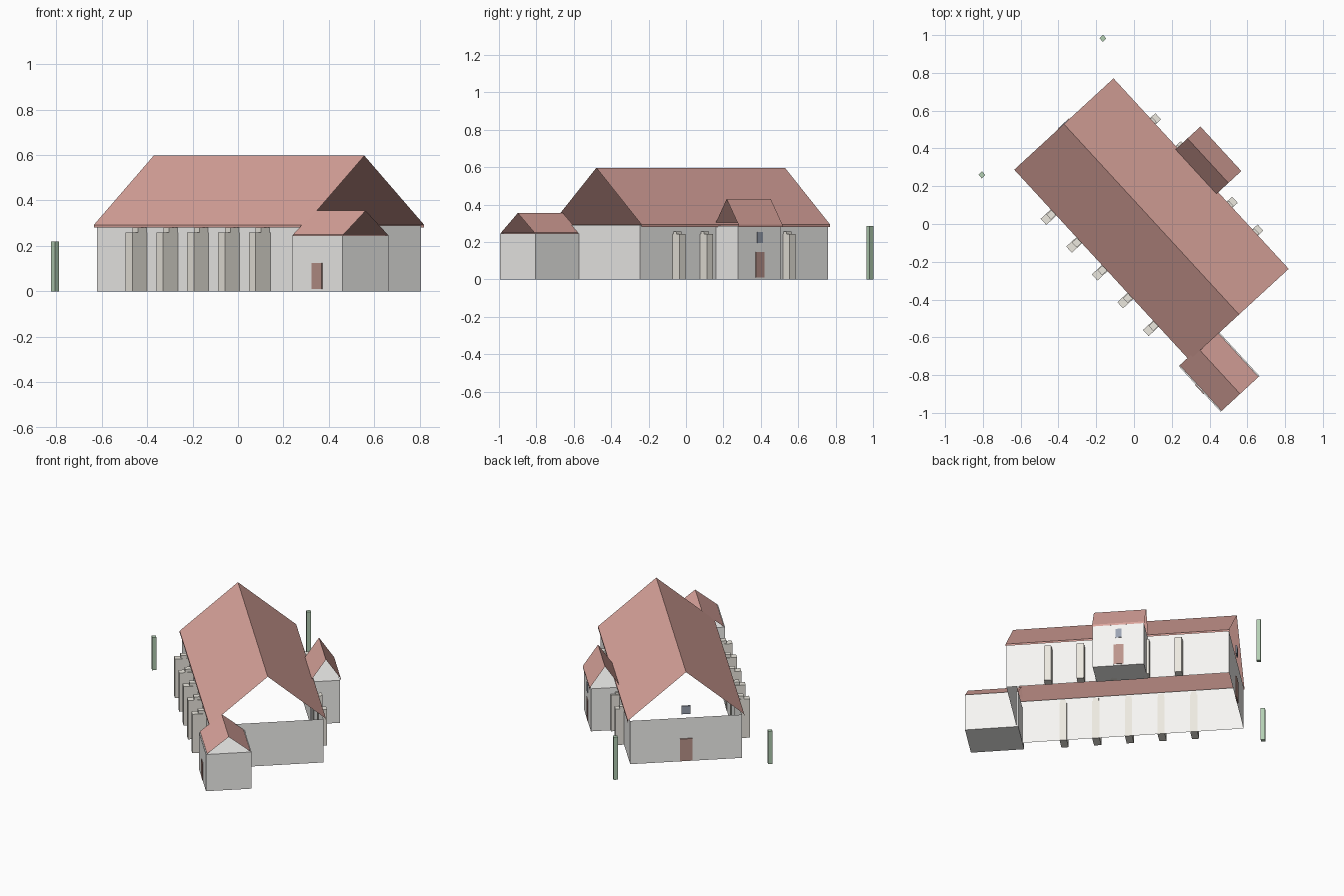
import bpy, bmesh, math
from mathutils import Matrix

if "Cube" in bpy.data.objects:
    bpy.data.objects.remove(bpy.data.objects["Cube"])

# Whole building is laid out along local x, then turned into place
PLACE = Matrix.Translation((0.0925, 0.025, 0)) @ Matrix.Rotation(math.radians(-47.4), 4, 'Z')


def material(name, color):
    m = bpy.data.materials.new(name)
    m.diffuse_color = (*color, 1)
    m.use_nodes = True
    m.node_tree.nodes["Principled BSDF"].inputs["Base Color"].default_value = m.diffuse_color
    return m


PLASTER = material("plaster", (0.93, 0.92, 0.9))
TILE = material("roof_tile", (0.7, 0.37, 0.33))
STONE = material("stone", (0.84, 0.81, 0.74))
WOOD = material("door_wood", (0.5, 0.3, 0.26))
GLASS = material("window_glass", (0.33, 0.37, 0.45))
GREEN = material("green", (0.45, 0.62, 0.45))


def finish(name, bm, mat):
    mesh = bpy.data.meshes.new(name)
    bmesh.ops.recalc_face_normals(bm, faces=bm.faces)
    bm.to_mesh(mesh)
    bm.free()
    mesh.materials.append(mat)
    ob = bpy.data.objects.new(name, mesh)
    bpy.context.collection.objects.link(ob)
    ob.matrix_world = PLACE
    return ob


def box(name, x, y, z, mat, open_ends=False):
    """Box from (min, max) ranges; open_ends leaves off floor and ceiling."""
    bm = bmesh.new()
    bmesh.ops.create_cube(bm, size=1)
    for v in bm.verts:
        for i, r in enumerate((x, y, z)):
            v.co[i] = r[0] if v.co[i] < 0 else r[1]
    if open_ends:
        ends = [f for f in bm.faces if abs(f.normal.z) > 0.9]
        bmesh.ops.delete(bm, geom=ends, context='FACES_ONLY')
    return finish(name, bm, mat)


def roof(name, x, y, eave, ridge, lip=0.012):
    """Gable roof sheet with open gable ends and a small lip at the eaves."""
    mid = (y[0] + y[1]) / 2
    profile = [(y[0], eave), (y[0], eave + lip), (mid, ridge),
               (y[1], eave + lip), (y[1], eave)]
    bm = bmesh.new()
    a, b = [[bm.verts.new((px, py, pz)) for py, pz in profile] for px in x]
    for i in range(len(profile) - 1):
        bm.faces.new((a[i], a[i + 1], b[i + 1], b[i]))
    return finish(name, bm, TILE)


# Main hall: four walls and roof
box("hall_walls", (-0.682, 0.682), (-0.342, 0.342), (0, 0.29), PLASTER, True)
roof("hall_roof", (-0.685, 0.685), (-0.357, 0.357), 0.281, 0.597)

# End annex
box("annex_walls", (0.672, 0.998), (-0.42, -0.141), (0, 0.246), PLASTER)
roof("annex_roof", (0.67, 0.998), (-0.413, -0.148), 0.238, 0.355)
box("annex_door", (0.801, 0.868), (-0.424, -0.418), (0.01, 0.125), WOOD)

# Side porch
box("porch_walls", (-0.183, 0.131), (0.335, 0.516), (0, 0.285), PLASTER)
roof("porch_roof", (-0.186, 0.134), (0.337, 0.523), 0.281, 0.43)
box("porch_door", (-0.058, 0.002), (0.514, 0.52), (0.01, 0.147), WOOD)
box("porch_window", (-0.047, -0.009), (0.514, 0.52), (0.195, 0.255), GLASS)

# Far end door and gable window
box("end_door", (-0.689, -0.68), (-0.038, 0.038), (0.005, 0.152), WOOD)
box("gable_window", (-0.689, -0.68), (-0.028, 0.028), (0.318, 0.372), GLASS)

# Stepped buttresses along both long sides
for i in range(5):
    u = -0.377 + 0.2 * i
    for side, outer, inner, low, high in (
            (-1, 0.43, 0.393, 0.26, 0.28), (1, 0.395, 0.368, 0.242, 0.256)):
        for part, reach, w, top in (("base", outer, 0.022, low), ("cap", inner, 0.018, high)):
            box(f"buttress_{part}", (u - w, u + w),
                sorted((side * 0.34, side * reach)), (0, top), STONE)

# Two slim green posts beyond the far end
for x, y, h in ((-0.805, 0.26, 0.22), (-0.165, 0.983, 0.285)):
    p = PLACE.inverted() @ Matrix.Translation((x, y, 0))
    cx, cy = p.translation.x, p.translation.y
    box("green_post", (cx - 0.013, cx + 0.013), (cy - 0.013, cy + 0.013), (0, h), GREEN)
